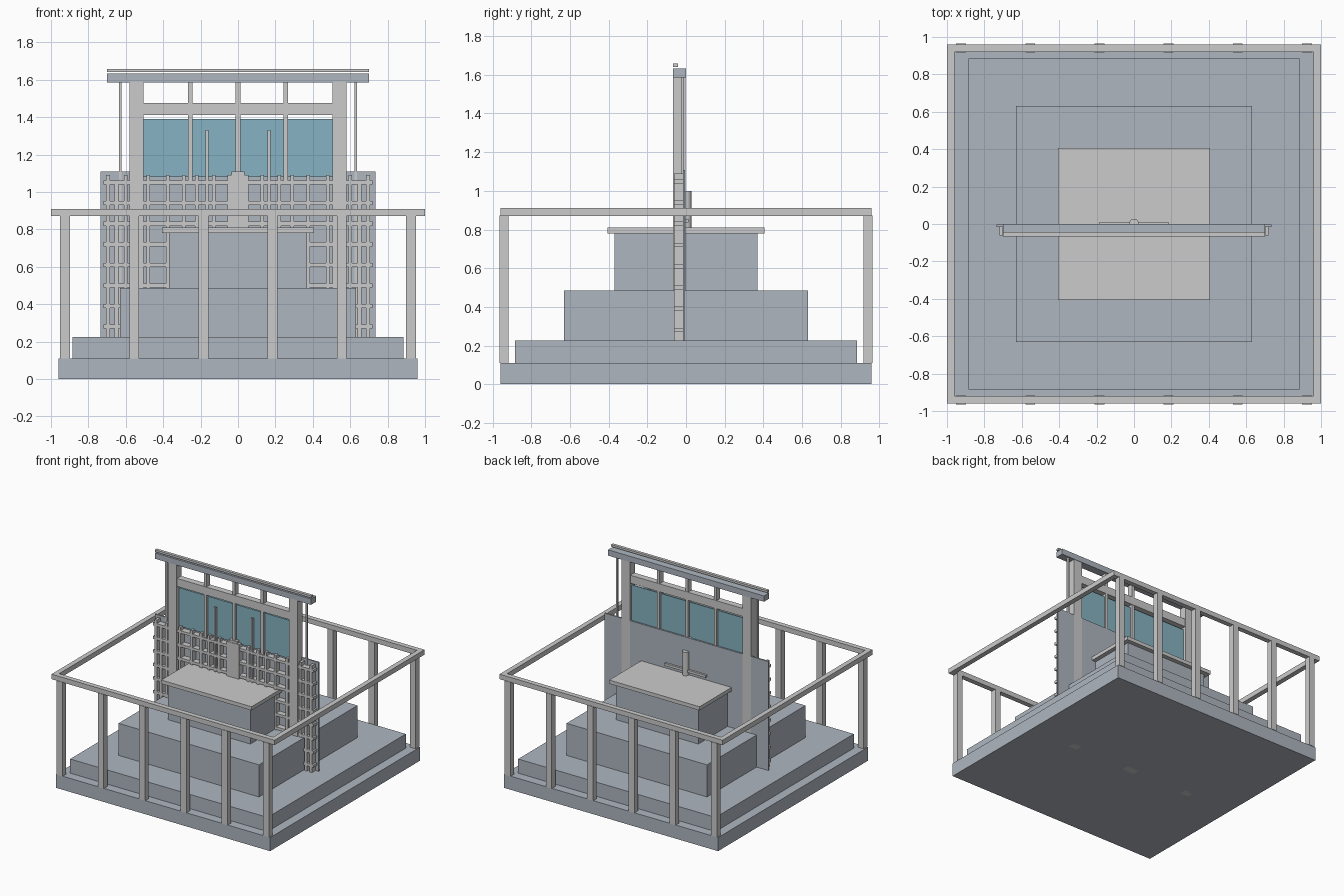
import bpy

if "Cube" in bpy.data.objects:
    bpy.data.objects.remove(bpy.data.objects["Cube"])


def box(name, x0, x1, y0, y1, z0, z1, mat=None):
    bpy.ops.mesh.primitive_cube_add(size=1, location=((x0 + x1) / 2, (y0 + y1) / 2, (z0 + z1) / 2))
    o = bpy.context.object
    o.name = name
    o.scale = (x1 - x0, y1 - y0, z1 - z0)
    bpy.ops.object.transform_apply(location=False, rotation=False, scale=True)
    if mat:
        o.data.materials.append(mat)
    return o


def pair(name, x0, x1, *rest):
    box(name + "_right", x0, x1, *rest)
    box(name + "_left", -x1, -x0, *rest)


def material(name, c):
    m = bpy.data.materials.new(name)
    m.diffuse_color = (*c, 1)
    m.use_nodes = True
    m.node_tree.nodes["Principled BSDF"].inputs["Base Color"].default_value = m.diffuse_color
    return m


blue = material("glass_blue", (0.24, 0.45, 0.54))
slate = material("slate", (0.43, 0.47, 0.53))

# Stepped platform and table top
box("base", -.96, .96, -.96, .96, 0, .11, slate)
box("lower_step", -.885, .885, -.885, .885, .11, .225, slate)
box("middle_step", -.63, .63, -.63, .63, .225, .485, slate)
box("upper_step", -.37, .37, -.37, .37, .485, .78, slate)
box("top_slab", -.405, .405, -.405, .405, .78, .81)

# Perimeter rail and its front and back posts
for s, n in ((-1, "front"), (1, "back")):
    box("rail_" + n, -1, 1, min(s * .92, s * .96), max(s * .92, s * .96), .87, .91)
    for i in range(6):
        x = -.925 + i * .37
        box("post_" + n, x - .026, x + .026, min(s * .917, s * .964), max(s * .917, s * .964), .11, .872)
pair("rail_side", .96, 1, -.92, .92, .87, .91)

# Back panel and lattice in front of it
box("back_panel", -.735, .735, -.016, -.004, 0, 1.108, slate)
for x in (.695, .65, .60, .48, .375, .29, .22, .13):
    top = 1.06 if x == .65 else 1.09
    pair("lattice_upright", x - .01, x + .01, -.062, -.014, .225, top)
for i in range(8):
    z = .28 + i * .11
    box("lattice_bar", -.72, .72, -.062, -.015, z - .011, z + .011)

# Tall frame with glazing
pair("frame_post", .505, .58, -.066, -.003, 0, 1.59)
box("frame_crossbar", -.51, .51, -.06, -.008, 1.41, 1.475)
for x in (-.255, 0, .255):
    box("mullion", x - .0125, x + .0125, -.055, -.01, 1.05, 1.59)
box("glass", -.508, .508, -.035, -.025, 1.08, 1.39, blue)
pair("side_rod", .622, .636, -.024, -.01, .225, 1.59)
pair("front_rod", .158, .174, -.06, -.044, .81, 1.33)

# Header beam and the strip above it
box("header_beam", -.70, .70, -.066, 0, 1.585, 1.632, slate)
box("header_strip", -.70, .70, -.066, -.042, 1.641, 1.658)

# Centre column, rounded rear column and cross bar
box("centre_column", -.055, .055, -.068, -.01, 0, 1.09)
box("centre_column_cap", -.035, .035, -.065, -.012, 1.09, 1.108)
bpy.ops.mesh.primitive_cylinder_add(vertices=24, radius=.026, depth=.2, location=(0, .002, .9))
bpy.context.object.name = "rear_column"
bpy.ops.object.shade_smooth_by_angle()
box("rear_cross_bar", -.185, .185, -.005, .012, .835, .855)
